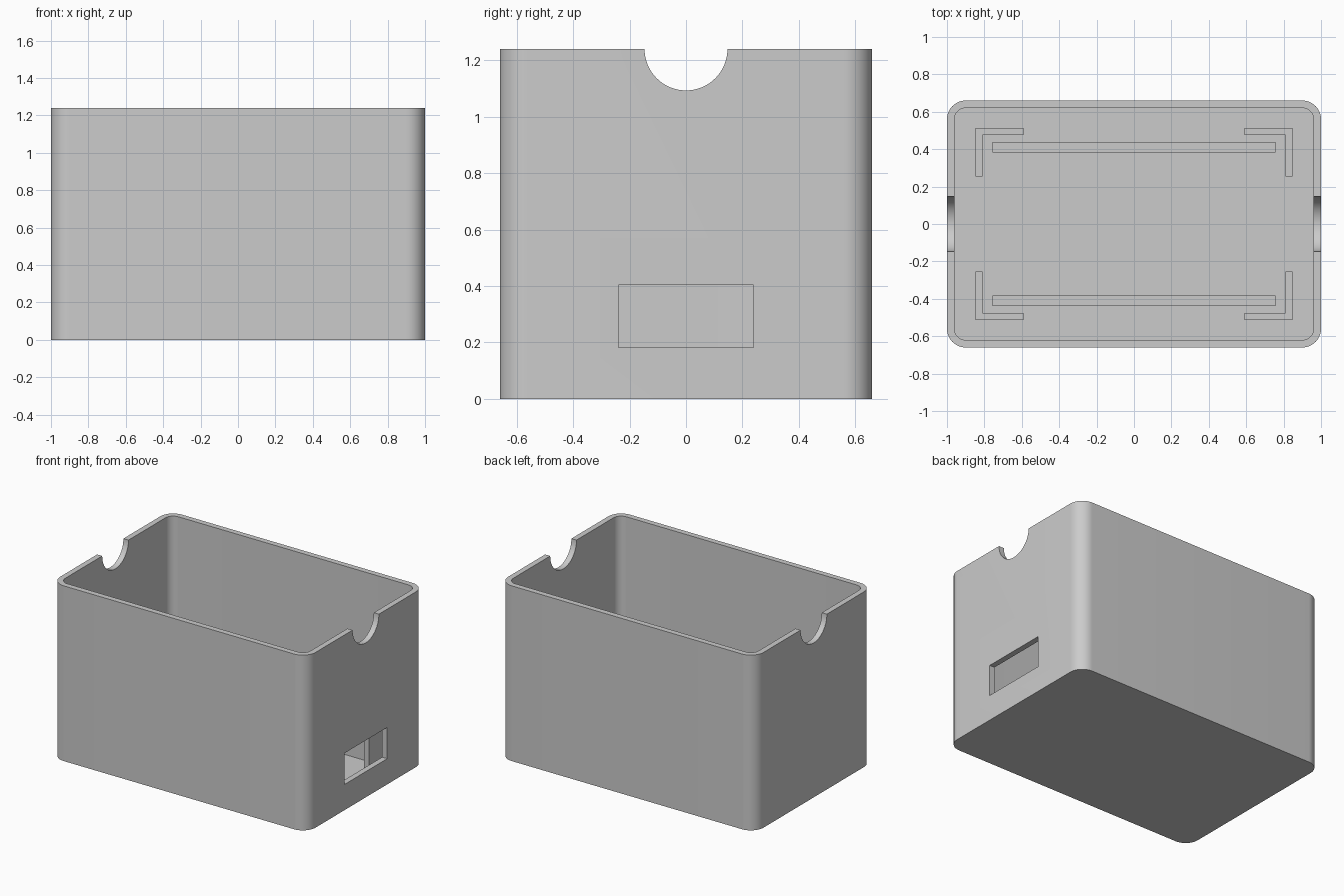
import bpy, bmesh, math
from mathutils import Matrix

if "Cube" in bpy.data.objects:
    bpy.data.objects.remove(bpy.data.objects["Cube"])

HX, HY, H = 1.0, 0.66, 1.24      # outer half sizes and height
WALL, FLOOR, R = 0.04, 0.042, 0.1

grey = bpy.data.materials.new("plain_grey")
grey.diffuse_color = (0.6, 0.6, 0.6, 1)
grey.use_nodes = True
grey.node_tree.nodes["Principled BSDF"].inputs["Base Color"].default_value = grey.diffuse_color


def make(name, bm):
    bmesh.ops.recalc_face_normals(bm, faces=bm.faces)
    me = bpy.data.meshes.new(name)
    bm.to_mesh(me)
    bm.free()
    me.materials.append(grey)
    ob = bpy.data.objects.new(name, me)
    bpy.context.collection.objects.link(ob)
    return ob


def prism(name, pts, z0, z1):
    bm = bmesh.new()
    face = bm.faces.new([bm.verts.new((x, y, z0)) for x, y in pts])
    top = bmesh.ops.extrude_face_region(bm, geom=[face])["geom"]
    bmesh.ops.translate(bm, vec=(0, 0, z1 - z0),
                        verts=[v for v in top if isinstance(v, bmesh.types.BMVert)])
    return make(name, bm)


def rounded(hx, hy, r, n=14):
    pts = []
    for q, (sx, sy) in enumerate([(1, 1), (-1, 1), (-1, -1), (1, -1)]):
        for i in range(n + 1):
            a = math.pi / 2 * (q + i / n)
            pts.append((sx * (hx - r) + r * math.cos(a), sy * (hy - r) + r * math.sin(a)))
    return pts


def rect(x0, x1, y0, y1):
    return [(x0, y0), (x1, y0), (x1, y1), (x0, y1)]


def cut(ob, cutter):
    m = ob.modifiers.new("cut", 'BOOLEAN')
    m.operation, m.solver, m.object = 'DIFFERENCE', 'EXACT', cutter
    bpy.context.view_layer.objects.active = ob
    bpy.ops.object.modifier_apply(modifier=m.name)
    bpy.data.objects.remove(cutter)


# Open box with rounded upright corners
box = prism("box_shell", rounded(HX, HY, R), 0, H)
cut(box, prism("cavity", rounded(HX - WALL, HY - WALL, R - WALL), FLOOR, H + 0.3))

# Half-round finger notches in both end walls
bm = bmesh.new()
bmesh.ops.create_cone(bm, cap_ends=True, segments=64, radius1=0.147, radius2=0.147, depth=3,
                      matrix=Matrix.Translation((0, 0, H)) @ Matrix.Rotation(math.pi / 2, 4, 'Y'))
cut(box, make("notch_cutter", bm))

# Connector opening in the right wall only
cut(box, prism("opening_cutter", rect(0.92, 1.1, -0.24, 0.24), 0.182, 0.403))

bpy.ops.object.select_all(action='DESELECT')
box.select_set(True)
bpy.context.view_layer.objects.active = box
bpy.ops.object.shade_smooth_by_angle(angle=math.radians(30))

# Support rails and corner brackets standing on the floor
for sy, side in ((-1, "front"), (1, "back")):
    prism(side + "_rail", rect(-0.757, 0.757, sy * 0.382, sy * 0.438), FLOOR - 0.005, 0.185)
    for sx, end in ((-1, "left"), (1, "right")):
        L = [(0.59, 0.513), (0.848, 0.513), (0.848, 0.253),
             (0.811, 0.253), (0.811, 0.476), (0.59, 0.476)]
        prism(f"{side}_{end}_bracket", [(sx * x, sy * y) for x, y in L], FLOOR - 0.005, 0.285)
